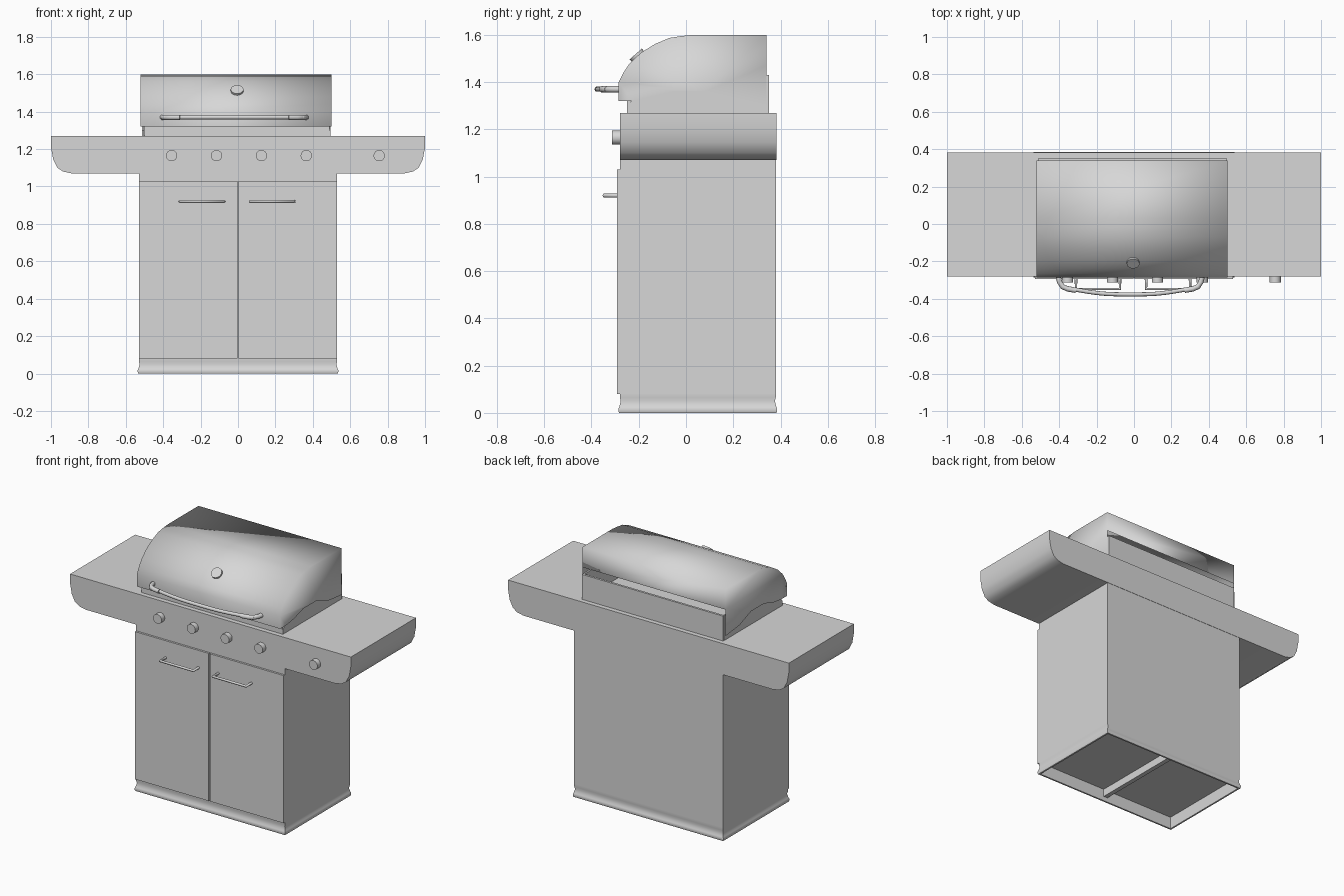
import bpy, bmesh, math
from mathutils import Vector

cube = bpy.data.objects.get("Cube")
if cube:
    bpy.data.objects.remove(cube, do_unlink=True)

GREY = (0.68, 0.68, 0.68, 1)
metal = bpy.data.materials.new("light_grey_metal")
metal.use_nodes = True
metal.diffuse_color = GREY
metal.node_tree.nodes["Principled BSDF"].inputs["Base Color"].default_value = GREY


def finish(name, bm, angle=35):
    bmesh.ops.recalc_face_normals(bm, faces=bm.faces)
    mesh = bpy.data.meshes.new(name)
    bm.to_mesh(mesh)
    bm.free()
    mesh.materials.append(metal)
    ob = bpy.data.objects.new(name, mesh)
    bpy.context.collection.objects.link(ob)
    if angle:
        bpy.ops.object.select_all(action='DESELECT')
        ob.select_set(True)
        bpy.context.view_layer.objects.active = ob
        bpy.ops.object.shade_smooth_by_angle(angle=math.radians(angle))


def box(name, x0, x1, y0, y1, z0, z1):
    bm = bmesh.new()
    bmesh.ops.create_cube(bm, size=1)
    for v in bm.verts:
        v.co = ((x0, x1)[v.co.x > 0], (y0, y1)[v.co.y > 0], (z0, z1)[v.co.z > 0])
    finish(name, bm, angle=0)


def extrude(name, points, vec):
    """Closed outline pushed along a vector."""
    bm = bmesh.new()
    face = bm.faces.new([bm.verts.new(p) for p in points])
    new = bmesh.ops.extrude_face_region(bm, geom=[face])["geom"]
    bmesh.ops.translate(bm, vec=vec, verts=[g for g in new if isinstance(g, bmesh.types.BMVert)])
    bm.faces.new(list(reversed([v for v in bm.verts][:len(points)]))) if face not in bm.faces else None
    finish(name, bm)


def disc(name, centre, axis, radius, depth, sides=24):
    bm = bmesh.new()
    bmesh.ops.create_cone(bm, cap_ends=True, segments=sides, radius1=radius, radius2=radius, depth=depth)
    turn = Vector((0, 0, 1)).rotation_difference(Vector(axis)).to_matrix().to_4x4()
    turn.translation = centre
    bmesh.ops.transform(bm, matrix=turn, verts=bm.verts)
    finish(name, bm)


def tube(name, points, radius, spline='POLY'):
    """Round bar along a path."""
    curve = bpy.data.curves.new(name, 'CURVE')
    curve.dimensions = '3D'
    curve.bevel_depth, curve.bevel_resolution = radius, 3
    curve.use_fill_caps = True
    s = curve.splines.new(spline)
    s.points.add(len(points) - 1)
    for p, co in zip(s.points, points):
        p.co = (*co, 1)
    if spline == 'NURBS':
        s.use_endpoint_u, s.order_u, s.resolution_u = True, 3, 6
    curve.materials.append(metal)
    ob = bpy.data.objects.new(name, curve)
    bpy.context.collection.objects.link(ob)


def ring(name, profile, x, y0, y1):
    """Skirt with a mitred (offset, z) profile around a rectangle."""
    bm = bmesh.new()
    rows = []
    for d, z in profile:
        rows.append([bm.verts.new(p) for p in ((-x - d, y0 - d, z), (x + d, y0 - d, z),
                                               (x + d, y1 + d, z), (-x - d, y1 + d, z))])
    for a, b in zip(rows, rows[1:] + rows[:1]):
        for i in range(4):
            j = (i + 1) % 4
            bm.faces.new((a[i], a[j], b[j], b[i]))
    finish(name, bm)


# Cabinet with two doors and a narrow gap between them
W, FRONT, BACK = 0.53, -0.28, 0.38
box("cabinet", -W, W, FRONT, BACK, 0.08, 1.07)
for side, s in (("left", 1), ("right", -1)):
    x0, x1 = sorted((s * 0.004, s * W))
    box(f"{side}_door", x0, x1, -0.293, FRONT, 0.08, 1.03)

# Hollow plinth with a flared foot and a rib across the underside
ring("plinth", [(0, 0.085), (0, 0.065), (-0.004, 0.05), (0, 0.035), (0.003, 0.024), (0.006, 0.018),
                (0.006, 0.008), (0.003, 0), (-0.008, 0), (-0.008, 0.085)], W, FRONT, BACK)
box("plinth_rib", -0.015, 0.015, FRONT + 0.005, BACK - 0.005, 0.03, 0.085)

# Control body with side trays: rounded lower corners, shallow dished tops
corner = [(1, 1.27), (1, 1.21), (0.988, 1.145), (0.965, 1.1), (0.935, 1.08), (0.89, 1.07)]
dish = [(0.5, 1.25), (0.9, 1.25), (0.95, 1.254), (0.98, 1.262), (0.994, 1.27)]


def mirrored(half):
    return half + [(-x, z) for x, z in reversed(half)]


def at_y(points, y):
    return [(x, y, z) for x, z in points]


section = list(reversed(mirrored(dish))) + mirrored(corner)
outline = mirrored(corner)
extrude("shelf_body", at_y(section, -0.276), (0, 0.654, 0))
extrude("control_panel", at_y(outline, FRONT), (0, 0.004, 0))
extrude("rear_panel", at_y(outline, 0.378), (0, 0.004, 0))

# Firebox: low walls under the hood, taller at the back
box("firebox_front", -0.5, 0.49, -0.25, -0.235, 1.25, 1.33)
box("firebox_back", -0.51, 0.495, 0.338, 0.352, 1.25, 1.43)
for side, x in (("right", -0.512), ("left", 0.485)):
    extrude(f"firebox_{side}_side", [(x, -0.25, 1.25), (x, 0.345, 1.25), (x, 0.345, 1.43), (x, 0.05, 1.43),
                                     (x, -0.23, 1.32), (x, -0.25, 1.30)], (0.01, 0, 0))
box("cooking_deck", -0.505, 0.488, -0.24, 0.34, 1.25, 1.275)

# Hood: softly shaded domed sheet, open underneath and at the low back
dome = [(-0.285, 1.32), (-0.285, 1.40), (-0.265, 1.44), (-0.238, 1.48), (-0.19, 1.525), (-0.13, 1.562),
        (-0.07, 1.587), (-0.02, 1.595), (0.03, 1.6), (0.34, 1.6), (0.34, 1.47)]
lower = [(0.342, 1.3), (0.2, 1.315), (0.08, 1.36), (-0.05, 1.36), (-0.15, 1.33), (-0.225, 1.32)]
bm = bmesh.new()
ends = [[bm.verts.new((x, y, z)) for y, z in dome + lower] for x in (-0.52, 0.5)]
for i in range(len(dome) - 1):
    a, b = ends
    bm.faces.new((a[i], a[i + 1], b[i + 1], b[i]))
for e in ends:
    bm.faces.new(e)
finish("hood", bm, angle=120)

# Round badge on the hood slope
disc("round_badge", (-0.005, -0.208, 1.514), (0, -0.66, 0.75), 0.034, 0.014)

# Hood handle: bowed bar with thicker end sleeves
HX, HZ = -0.02, 1.37
tube("hood_handle", [(HX + x, y, HZ) for x, y in
                     ((-0.37, -0.335), (-0.2, -0.372), (0, -0.378), (0.2, -0.372), (0.37, -0.335))],
     0.011, 'NURBS')
for side, s in (("left", 1), ("right", -1)):
    tube(f"hood_handle_{side}_end", [(HX + s * x, y, HZ) for x, y in
                                     ((0.385, -0.28), (0.378, -0.31), (0.362, -0.335), (0.335, -0.347),
                                      (0.29, -0.355))], 0.014)

# Door handles
for side, x0, x1 in (("left", 0.065, 0.3), ("right", -0.31, -0.075)):
    tube(f"{side}_door_handle", [(x0, -0.285, 0.92), (x0, -0.347, 0.92), (x1, -0.347, 0.92),
                                 (x1, -0.285, 0.92)], 0.008)

# Control knobs
for i, x in enumerate((-0.355, -0.115, 0.125, 0.365, 0.755)):
    disc(f"knob_{i + 1}", (x, -0.295, 1.165), (0, -1, 0), 0.03, 0.036)
